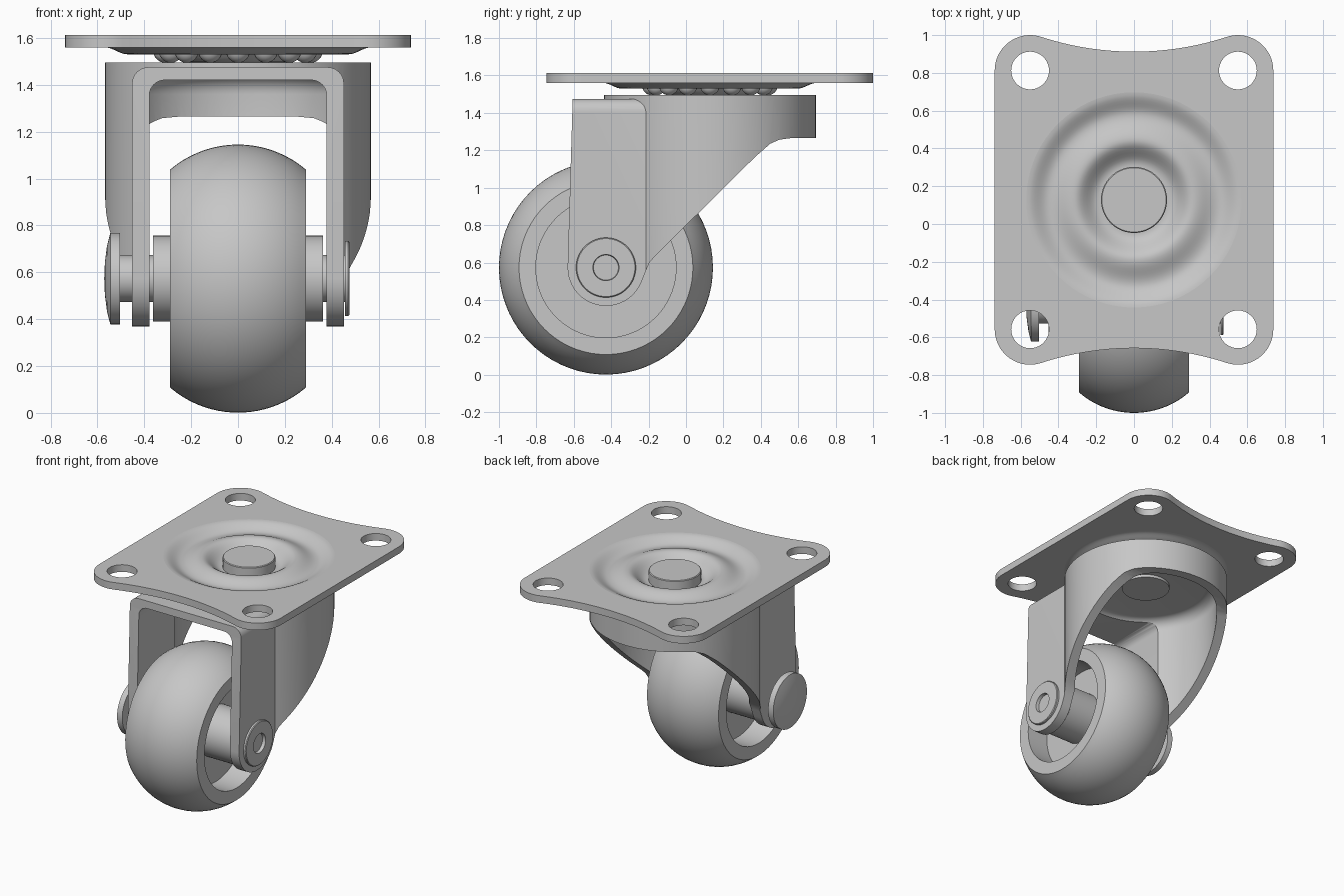
import bpy, bmesh, math
from mathutils import Vector, Matrix

if "Cube" in bpy.data.objects:
    bpy.data.objects.remove(bpy.data.objects["Cube"])

steel = bpy.data.materials.new("plain_grey")
steel.use_nodes = True
GREY = (0.57, 0.57, 0.57, 1)
steel.diffuse_color = GREY
steel.node_tree.nodes["Principled BSDF"].inputs["Base Color"].default_value = GREY

PIVOT_Y = 0.1275               # vertical swivel axis
AXLE = Vector((0, -0.428, 0.573))
SWIVEL = Vector((0, PIVOT_Y, 0))


def finish(name, bm):
    bmesh.ops.remove_doubles(bm, verts=bm.verts, dist=0.0001)
    bmesh.ops.recalc_face_normals(bm, faces=bm.faces)
    mesh = bpy.data.meshes.new(name)
    bm.to_mesh(mesh)
    bm.free()
    mesh.materials.append(steel)
    obj = bpy.data.objects.new(name, mesh)
    bpy.context.collection.objects.link(obj)
    return obj


def activate(obj):
    bpy.ops.object.select_all(action='DESELECT')
    obj.select_set(True)
    bpy.context.view_layer.objects.active = obj


def smooth(obj, degrees=32):
    activate(obj)
    bpy.ops.object.shade_smooth_by_angle(angle=math.radians(degrees))


def prism(name, pts, axis, lo, hi):
    """Extrude a 2D outline along one axis."""
    place = {'X': lambda a, b: (lo, a, b),
             'Y': lambda a, b: (a, lo, b),
             'Z': lambda a, b: (a, b, lo)}[axis]
    bm = bmesh.new()
    face = bm.faces.new([bm.verts.new(place(a, b)) for a, b in pts])
    out = bmesh.ops.extrude_face_region(bm, geom=[face])
    step = Vector([(hi - lo) * (axis == k) for k in 'XYZ'])
    bmesh.ops.translate(bm, vec=step,
                        verts=[v for v in out['geom'] if isinstance(v, bmesh.types.BMVert)])
    return finish(name, bm)


def lathe(name, profile, axis, centre, closed=False, steps=72):
    """Revolve (radius, height) points around the X or Z axis."""
    bm = bmesh.new()
    vs = [bm.verts.new((r, 0, h)) for r, h in profile]
    for a, b in zip(vs, vs[1:] + vs[:1] if closed else vs[1:]):
        bm.edges.new((a, b))
    bmesh.ops.spin(bm, geom=bm.verts[:] + bm.edges[:], cent=(0, 0, 0), axis=(0, 0, 1),
                   angle=math.tau, steps=steps, use_duplicate=False)
    if axis == 'X':
        bm.transform(Matrix.Rotation(math.pi / 2, 4, 'Y'))
    bm.transform(Matrix.Translation(centre))
    return finish(name, bm)


def boolean(target, cutter, operation):
    mod = target.modifiers.new("cut", 'BOOLEAN')
    mod.object, mod.operation, mod.solver = cutter, operation, 'EXACT'
    activate(target)
    bpy.ops.object.modifier_apply(modifier=mod.name)
    bpy.data.objects.remove(cutter)


def arc(cx, cy, r, start, end, n):
    return [(cx + r * math.cos(math.radians(start + (end - start) * i / n)),
             cy + r * math.sin(math.radians(start + (end - start) * i / n)))
            for i in range(n + 1)]


def arch(half, top, r):
    """Upright outline with rounded upper corners."""
    right = [(half, 0.1)] + arc(half - r, top - r, r, 0, 90, 8)
    return right + [(-x, z) for x, z in reversed(right)]


# Mounting plate: rounded corners, concave front and back edges
corner = arc(0.55, 0.685, 0.1875, 0, 108, 18)
x0, y0 = corner[-1]
sag = y0 - 0.785
R = (x0 * x0 + sag * sag) / (2 * sag)
edge = [(x0 * (1 - i / 14), 0.785 + R - math.sqrt(R * R - (x0 * (1 - i / 14)) ** 2))
        for i in range(1, 15)]
quarter = corner + edge
half = quarter + [(-x, y) for x, y in reversed(quarter[:-1])]
outline = half + [(-x, -y) for x, y in half]
plate = prism("mounting_plate", [(x, y + PIVOT_Y) for x, y in outline], 'Z', 1.56, 1.612)
for sx in (-1, 1):
    for sy in (-1, 1):
        hole = prism("hole_cutter", arc(sx * 0.55, PIVOT_Y + sy * 0.685, 0.1, 0, 350, 35),
                     'Z', 1.4, 1.8)
        boolean(plate, hole, 'DIFFERENCE')
boolean(plate, prism("dish_cutter", arc(0, PIVOT_Y, 0.57, 0, 355, 71), 'Z', 1.4, 1.8),
        'DIFFERENCE')
smooth(plate)


# Pressed raceway in the plate: valley, ridge and central pit
def wave(keys, n=8):
    pts = []
    for (r1, h1), (r2, h2) in zip(keys, keys[1:]):
        for i in range(n):
            t = i / n
            pts.append((r1 + (r2 - r1) * t, h1 + (h2 - h1) * (1 - math.cos(math.pi * t)) / 2))
    return pts + [keys[-1]]


top = wave([(0.57, 1.612), (0.45, 1.568), (0.315, 1.606), (0.185, 1.53), (0.12, 1.53)])
under = wave([(0.57, 1.56), (0.47, 1.53), (0.315, 1.57), (0.2, 1.495), (0.12, 1.495)])
smooth(lathe("raceway_dish", top + under[::-1], 'Z', SWIVEL, closed=True), 50)

# Swivel rivet
smooth(lathe("swivel_rivet", [(0, 1.605), (0.17, 1.605), (0.175, 1.6), (0.175, 1.52), (0.12, 1.52),
                              (0.12, 1.445), (0.165, 1.445), (0.165, 1.42), (0, 1.42)],
             'Z', SWIVEL))

# Bearing balls
bm = bmesh.new()
for i in range(16):
    a = math.tau * i / 16
    spot = Vector((0.31 * math.cos(a), PIVOT_Y + 0.31 * math.sin(a), 1.546))
    bmesh.ops.create_uvsphere(bm, u_segments=20, v_segments=12, radius=0.052,
                              matrix=Matrix.Translation(spot))
smooth(finish("bearing_balls", bm), 60)

# Fork: round cup merged with a front arch, trimmed by the side silhouette
fork = lathe("fork", [(0, 1.495), (0.567, 1.495), (0.567, 0.2), (0, 0.2)], 'Z', SWIVEL, steps=96)
boolean(fork, prism("arch_body", arch(0.452, 1.475, 0.07), 'Y', -0.7, PIVOT_Y), 'UNION')
cup = [(0, 1.44)] + [(r, z) for r, z in arc(0.415, 1.36, 0.08, 90, 0, 8)] + [(0.495, 0.05), (0, 0.05)]
hollow = lathe("hollow_cutter", cup, 'Z', SWIVEL, steps=96)
boolean(hollow, prism("arch_cutter", arch(0.378, 1.42, 0.065), 'Y', -0.9, PIVOT_Y), 'UNION')
boolean(fork, hollow, 'DIFFERENCE')
side = arc(AXLE.y, AXLE.z, 0.205, 180, 338, 24)
side += [(-0.215, 0.555), (-0.195, 0.6), (-0.165, 0.635), (0.37, 1.165), (0.41, 1.2),
         (0.45, 1.235), (0.5, 1.257), (0.56, 1.265), (0.8, 1.265), (0.8, 1.7), (-0.608, 1.7),
         (-0.608, 1.4)]
boolean(fork, prism("side_trim", side, 'X', -0.8, 0.8), 'INTERSECT')
smooth(fork)

# Wheel: crowned tread, recessed sides and a long hub
R = 0.446
tread = [(0.572 - R + math.sqrt(R * R - x * x), x)
         for x in [0.29 * (i / 10 - 1) for i in range(21)]]
flank = [(0, -0.362), (0.183, -0.362), (0.183, -0.12), (0.375, -0.12), (0.375, -0.29)]
smooth(lathe("wheel", flank + tread + [(r, -x) for r, x in reversed(flank)], 'X', AXLE))

# Axle bolt: domed head on one side, hollow riveted end on the other
smooth(lathe("axle_bolt", [(0, -0.571), (0.07, -0.568), (0.14, -0.559), (0.195, -0.545),
                           (0.195, -0.503), (0.1, -0.503), (0.1, 0.457), (0.16, 0.457),
                           (0.16, 0.47), (0.155, 0.475), (0.07, 0.475), (0.065, 0.44), (0, 0.4)],
             'X', AXLE))
